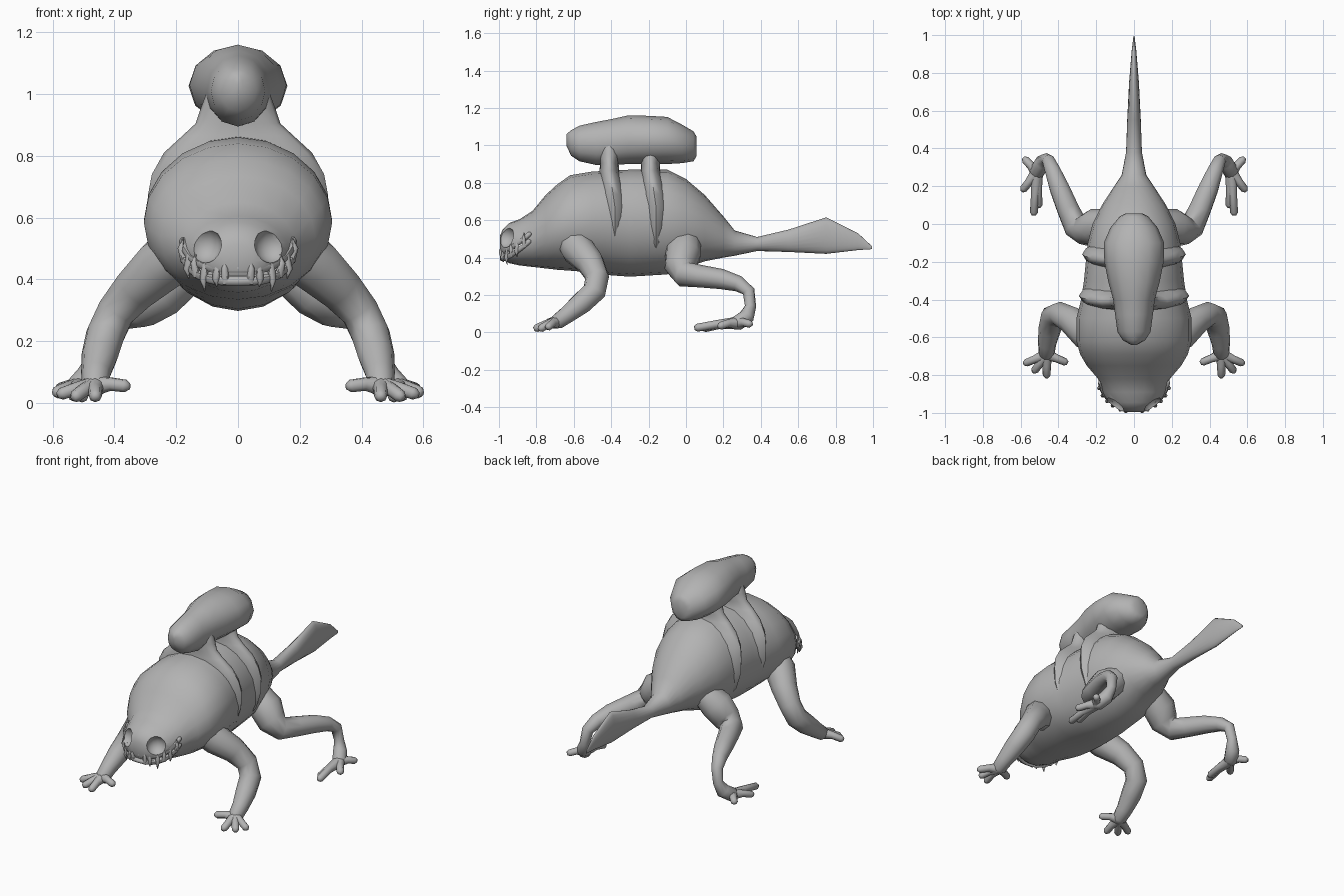
import bpy, bmesh, math
from mathutils import Vector, Matrix

if "Cube" in bpy.data.objects:
    bpy.data.objects.remove(bpy.data.objects["Cube"])

skin = bpy.data.materials.new("grey skin")
skin.use_nodes = True
GREY = (0.45, 0.45, 0.45, 1)
skin.diffuse_color = GREY
skin.node_tree.nodes["Principled BSDF"].inputs["Base Color"].default_value = GREY

X, Y, Z = Vector((1, 0, 0)), Vector((0, 1, 0)), Vector((0, 0, 1))


def smooth(ob, angle):
    bpy.ops.object.select_all(action="DESELECT")
    ob.select_set(True)
    bpy.context.view_layer.objects.active = ob
    bpy.ops.object.shade_smooth_by_angle(angle=math.radians(angle))


def finish(name, bm):
    """Turn a bmesh into a smooth shaded object."""
    bmesh.ops.recalc_face_normals(bm, faces=bm.faces)
    mesh = bpy.data.meshes.new(name)
    bm.to_mesh(mesh)
    bm.free()
    mesh.materials.append(skin)
    ob = bpy.data.objects.new(name, mesh)
    bpy.context.collection.objects.link(ob)
    smooth(ob, 60)
    return ob


def loft(name, rings, sides=16):
    """Skin elliptical rings given as (centre, u, v), closed by a pole at each end."""
    bm = bmesh.new()
    loops = []
    for c, u, v in rings:
        turns = [2 * math.pi * i / sides for i in range(sides)]
        loops.append([bm.verts.new(c + u * math.cos(a) + v * math.sin(a)) for a in turns])
    for a, b in zip(loops, loops[1:]):
        for i in range(sides):
            j = (i + 1) % sides
            bm.faces.new((a[i], a[j], b[j], b[i]))
    for loop, ring in ((loops[0], rings[0]), (loops[-1], rings[-1])):
        pole = bm.verts.new(ring[0])
        for i in range(sides):
            bm.faces.new((loop[i], loop[(i + 1) % sides], pole))
    return finish(name, bm)


def tube(name, points, sides=10):
    """Round limb through (x, y, z, radius) points, with rounded end."""
    pts = [Vector(p[:3]) for p in points]
    radii = [p[3] for p in points]
    end = (pts[-1] - pts[-2]).normalized()
    pts.append(pts[-1] + end * radii[-1] * 0.7)
    radii.append(radii[-1] * 0.5)
    rings, u = [], X.copy()
    for i, p in enumerate(pts):
        d = (pts[min(i + 1, len(pts) - 1)] - pts[max(i - 1, 0)]).normalized()
        u = u - d * u.dot(d)
        if u.length < 0.1:
            u = d.orthogonal()
        u.normalize()
        rings.append((p, u * radii[i], d.cross(u) * radii[i]))
    return loft(name, rings, sides)


def along_y(name, stations, sides):
    """Stations are (y, half width, bottom z, top z)."""
    return loft(name, [(Vector((0, y, (b + t) / 2)), X * w, Z * (t - b) / 2)
                       for y, w, b, t in stations], sides)


# Head, body and tail in one skin
body = along_y("body", [
    (-0.995, 0.05, 0.43, 0.515), (-0.98, 0.09, 0.395, 0.55), (-0.945, 0.135, 0.37, 0.585),
    (-0.89, 0.168, 0.358, 0.605), (-0.82, 0.19, 0.35, 0.65), (-0.75, 0.25, 0.342, 0.735),
    (-0.69, 0.285, 0.335, 0.79), (-0.62, 0.305, 0.33, 0.84), (-0.5, 0.305, 0.32, 0.86),
    (-0.4, 0.28, 0.305, 0.865), (-0.3, 0.265, 0.298, 0.87), (-0.1, 0.245, 0.31, 0.87),
    (0, 0.22, 0.345, 0.82), (0.1, 0.17, 0.38, 0.735), (0.2, 0.105, 0.40, 0.62),
    (0.26, 0.065, 0.41, 0.545), (0.38, 0.042, 0.435, 0.51), (0.55, 0.036, 0.43, 0.55),
    (0.75, 0.026, 0.42, 0.615), (0.92, 0.012, 0.44, 0.53), (0.995, 0.003, 0.445, 0.46)], 20)


def carve(cutter):
    """Subtract a helper from the body, then discard it."""
    cutter.hide_render = True
    mod = body.modifiers.new("carve", "BOOLEAN")
    mod.operation, mod.solver, mod.object = "DIFFERENCE", "EXACT", cutter
    bpy.context.view_layer.objects.active = body
    bpy.ops.object.modifier_apply(modifier=mod.name)
    bpy.data.objects.remove(cutter)


# Eye sockets and mouth slot
for s in (-1, 1):
    bm = bmesh.new()
    bmesh.ops.create_uvsphere(bm, u_segments=14, v_segments=10, radius=0.06)
    bmesh.ops.translate(bm, verts=bm.verts, vec=(s * 0.112, -0.975, 0.512))
    carve(finish("socket_cutter", bm))
bm = bmesh.new()
bmesh.ops.create_cube(bm, size=1)
bmesh.ops.transform(bm, verts=bm.verts, matrix=Matrix.Translation((0, -0.94, 0.43))
                    @ Matrix.Rotation(math.radians(30), 4, "X")
                    @ Matrix.Diagonal((0.6, 0.16, 0.016, 1)))
carve(finish("mouth_cutter", bm))
smooth(body, 45)


def mouth(t):
    """Point on the gum line, t being the angle from the snout tip."""
    return Vector((0.178 * math.sin(t), -0.82 - 0.162 * math.cos(t),
                   0.412 + 0.11 * (1 - math.cos(t)) ** 1.4))


# Lips and alternating fangs along the gum line
for label, dz in (("upper_lip", 0.02), ("lower_lip", -0.018)):
    tube(label, [(*(mouth(math.radians(a)) + Z * dz), 0.015)
                 for a in range(-84, 85, 12)], 6)
for side in (-1, 1):
    for n, (deg, size, way) in enumerate((
            (13, 0.055, Z), (22, 0.038, -Z), (36, 0.06, -Z), (48, 0.045, Z),
            (60, 0.05, -Z), (74, 0.05, Z)), 1):
        t = math.radians(deg) * side
        root = mouth(t)
        out = Vector((math.sin(t), -math.cos(t), 0))
        a = root - way * 0.025
        b = root + way * size * 0.4 + out * 0.014
        c = root + way * size + out * 0.006
        tube(f"{'left' if side > 0 else 'right'}_fang_{n}",
             [(*a, 0.014), (*b, 0.011), (*c, 0.002)], 6)

# Swollen growth carried above the back
along_y("back_growth", [
    (-0.64, 0.015, 1.0, 1.06), (-0.615, 0.06, 0.945, 1.08), (-0.57, 0.088, 0.915, 1.105),
    (-0.48, 0.10, 0.895, 1.125), (-0.4, 0.11, 0.895, 1.14), (-0.31, 0.135, 0.9, 1.16),
    (-0.2, 0.157, 0.9, 1.158), (-0.1, 0.16, 0.9, 1.152), (-0.02, 0.125, 0.905, 1.11),
    (0.04, 0.075, 0.915, 1.075), (0.055, 0.045, 0.94, 1.05)], 12)

# Two stalks that flare into broad ribs clasping the flanks
for label, y, k in (("front_stalk", -0.41, 1.0), ("rear_stalk", -0.19, 0.94)):
    loft(label, [(Vector((0, y + dy, z)), X * w * k, Y * d) for z, w, d, dy in (
        (1.01, 0.10, 0.06, 0), (0.95, 0.122, 0.06, 0), (0.905, 0.137, 0.05, 0),
        (0.865, 0.18, 0.052, 0), (0.81, 0.24, 0.065, 0.01), (0.74, 0.279, 0.08, 0.02),
        (0.67, 0.292, 0.085, 0.03), (0.58, 0.288, 0.08, 0.03), (0.48, 0.255, 0.06, 0.03),
        (0.40, 0.19, 0.04, 0.03))], 16)

# Limbs: joint paths and digit tips for the left side, mirrored to the right
LIMBS = {
    "front_leg": (
        [(0.14, -0.62, 0.52, 0.09), (0.25, -0.58, 0.445, 0.09), (0.33, -0.51, 0.37, 0.075),
         (0.395, -0.475, 0.295, 0.064), (0.43, -0.49, 0.22, 0.064), (0.447, -0.56, 0.155, 0.06),
         (0.46, -0.635, 0.095, 0.048), (0.463, -0.69, 0.055, 0.042)],
        [(0.57, -0.735, 0.03), (0.525, -0.775, 0.022), (0.462, -0.80, 0.022),
         (0.365, -0.73, 0.055)]),
    "hind_leg": (
        [(0.13, 0.0, 0.48, 0.08), (0.205, -0.015, 0.42, 0.098), (0.26, -0.03, 0.35, 0.085),
         (0.31, -0.01, 0.31, 0.068), (0.35, 0.08, 0.30, 0.06), (0.395, 0.19, 0.285, 0.054),
         (0.43, 0.28, 0.26, 0.043), (0.452, 0.335, 0.22, 0.034), (0.465, 0.345, 0.14, 0.03),
         (0.485, 0.325, 0.085, 0.042), (0.515, 0.275, 0.05, 0.042)],
        [(0.575, 0.34, 0.045), (0.585, 0.185, 0.035), (0.53, 0.06, 0.025), (0.505, 0.10, 0.022)]),
}
for s, side in ((1, "left"), (-1, "right")):
    for limb, (path, tips) in LIMBS.items():
        tube(f"{side}_{limb}", [(s * x, y, z, r) for x, y, z, r in path])
        palm = Vector(path[-1][:3])
        for n, tip in enumerate(tips, 1):
            tip = Vector(tip)
            mid = palm.lerp(tip, 0.55) + Z * 0.006
            tube(f"{side}_{limb}_digit_{n}", [
                (s * p.x, p.y, p.z, r)
                for p, r in ((palm, 0.034), (mid, 0.022), (tip, 0.021))], 8)
